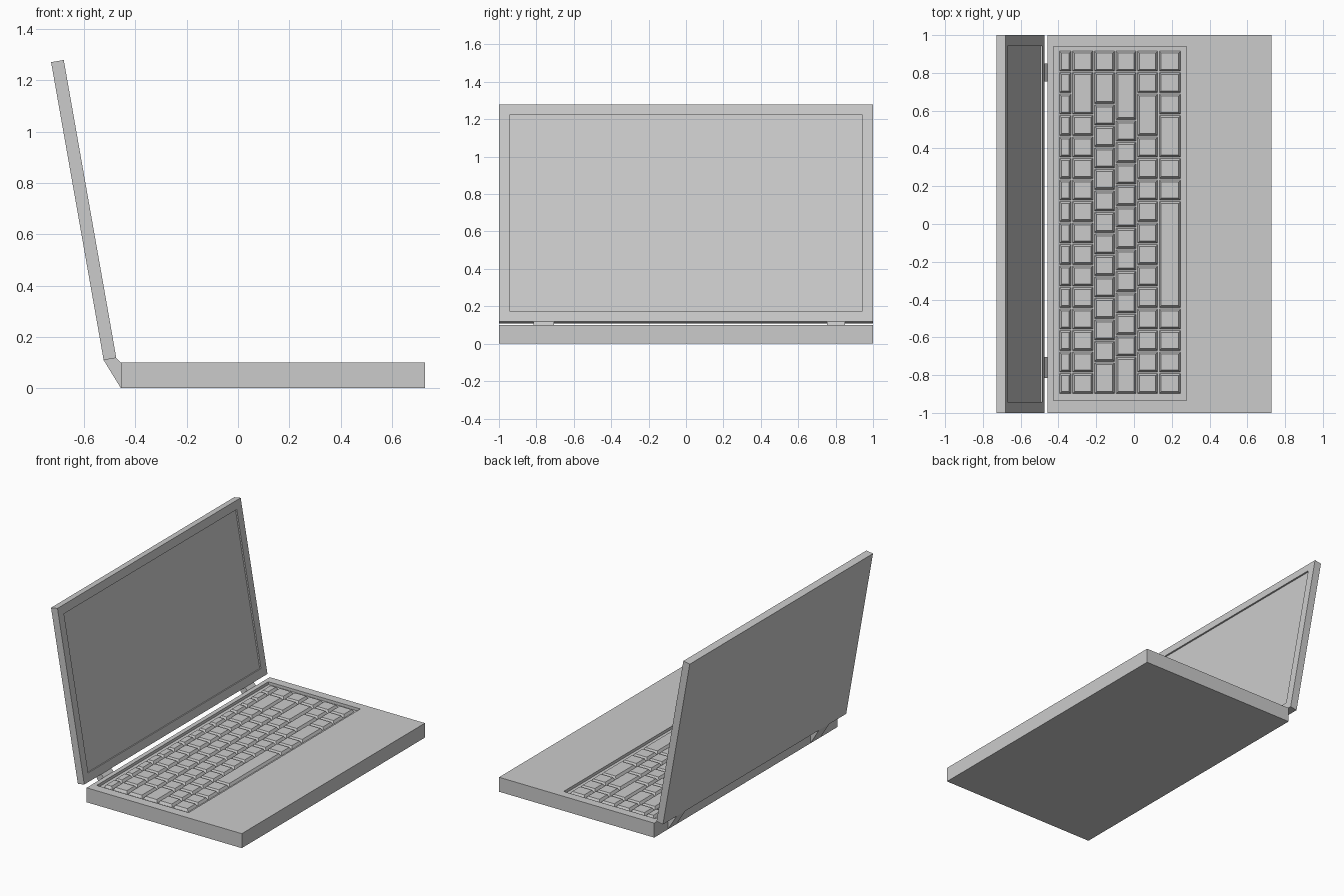
import bpy, bmesh, math
from mathutils import Matrix, Vector

if "Cube" in bpy.data.objects:
    bpy.data.objects.remove(bpy.data.objects["Cube"])


def rect(x0, x1, y0, y1, z):
    return [(x0, y0, z), (x1, y0, z), (x1, y1, z), (x0, y1, z)]


def add_loft(bm, loops):
    """Skin a stack of equal-length loops and cap both ends."""
    rings = [[bm.verts.new(p) for p in loop] for loop in loops]
    n = len(rings[0])
    for a, b in zip(rings, rings[1:]):
        for i in range(n):
            j = (i + 1) % n
            bm.faces.new((a[i], a[j], b[j], b[i]))
    bm.faces.new(rings[0][::-1])
    bm.faces.new(rings[-1])


def make(name, stacks, matrix=None):
    bm = bmesh.new()
    for loops in stacks:
        add_loft(bm, loops)
    bmesh.ops.recalc_face_normals(bm, faces=bm.faces)
    mesh = bpy.data.meshes.new(name)
    bm.to_mesh(mesh)
    bm.free()
    ob = bpy.data.objects.new(name, mesh)
    bpy.context.collection.objects.link(ob)
    if matrix:
        ob.matrix_world = matrix
    return ob


# Base with the sunken keyboard well
H, WELL = 0.10, 0.02
well = (-0.426, 0.277, -0.935, 0.94)
make("base", [[rect(-0.457, 0.729, -1, 1, 0), rect(-0.457, 0.729, -1, 1, H),
               rect(*well, H), rect(*well, H - WELL)]])

# Tilted lid with the sunken display; local z is the display normal
t = math.radians(10)
c, s = math.cos(t), math.sin(t)
origin = Vector((-0.524, 0, 0.109))
tilt = Matrix(((s, 0, c, origin.x), (0, 1, 0, 0), (-c, 0, s, origin.z), (0, 0, 0, 1)))
L, T, B = 1.18, 0.05, 0.057
view = (-L + B, -B, -1 + B, 1 - B)
make("screen_lid", [[rect(-L, 0, -1, 1, 0), rect(-L, 0, -1, 1, T),
                     rect(*view, T), rect(*view, T - 0.01)]], tilt)

# Hinges: wedges joining the lid's lower edge to the back of the base
front = origin + Vector((c, 0, s)) * T
wedge = [(origin.x, origin.z), (front.x, front.z), (-0.457, H), (-0.457, 0)]
for side, y0, y1 in (("left", -0.815, -0.705), ("right", 0.755, 0.85)):
    make("hinge_" + side, [[[(x, y, z) for x, z in wedge] for y in (y0, y1)]])

# Keys: rows listed from the hinge forward, widths in key units from +y to -y
rows = [
    (-0.394, -0.334, [1] * 16),
    (-0.325, -0.218, [1, 2] + [1] * 13),
    (-0.209, -0.103, [1, 1.5] + [1] * 12 + [1.5]),
    (-0.095, 0.010, [1, 2.25] + [1] * 11 + [1.75]),
    (0.019, 0.125, [1, 1, 2] + [1] * 12),
    (0.134, 0.246, [1, 1, 1, 2, 1, 1, 5, 1, 1, 1, 1]),
]
TOP_Y, UNIT, GAP, TAPER = 0.915, 0.1138, 0.008, 0.01
for r, (x0, x1, widths) in enumerate(rows):
    keys, y = [], TOP_Y
    for w in widths:
        y0, y1 = y - w * UNIT + GAP, y
        keys.append([rect(x0, x1, y0, y1, H - WELL),
                     rect(x0 + TAPER, x1 - TAPER, y0 + TAPER, y1 - TAPER, H - 0.002)])
        y -= w * UNIT
    make(f"key_row_{r + 1}", keys)
